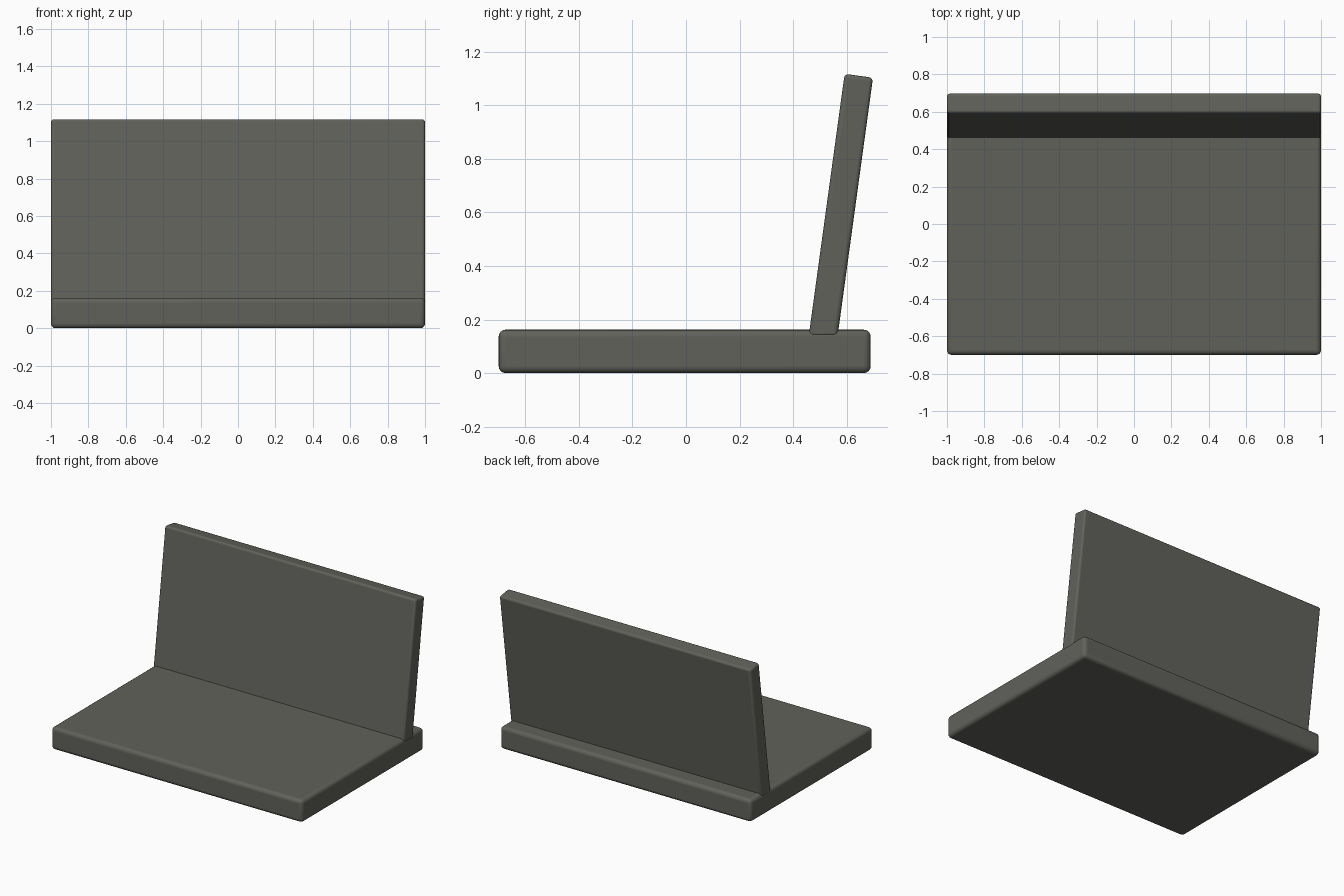
import bpy
from math import radians, tan

if "Cube" in bpy.data.objects:
    bpy.data.objects.remove(bpy.data.objects["Cube"])

LEAN = 7.8

dark = bpy.data.materials.new("dark_grey")
dark.diffuse_color = (0.12, 0.12, 0.105, 1)
dark.use_nodes = True
dark.node_tree.nodes["Principled BSDF"].inputs["Base Color"].default_value = dark.diffuse_color


def rounded_slab(name, size, centre, tilt=0.0, radius=0.02):
    bpy.ops.mesh.primitive_cube_add(size=1, location=centre)
    ob = bpy.context.object
    ob.name = name
    ob.scale = size
    bpy.ops.object.transform_apply(location=False, rotation=False, scale=True)
    ob.rotation_euler.x = radians(tilt)
    bevel = ob.modifiers.new("soft_edges", 'BEVEL')
    bevel.width = radius
    bevel.segments = 4
    bpy.ops.object.shade_smooth_by_angle(angle=radians(40))
    ob.data.materials.append(dark)
    return ob


# Flat base slab
rounded_slab("seat", (2.0, 1.39, 0.162), (0, -0.005, 0.081), radius=0.025)

# Upright panel leaning slightly backwards, sunk a little into the base
back = rounded_slab("backrest", (2.0, 0.107, 0.985), (0, 0.579, 0.623), tilt=-LEAN, radius=0.015)

# Level the foot of the leaning panel
for v in back.data.vertices:
    if v.co.z < 0:
        v.co.z += v.co.y * tan(radians(LEAN))
